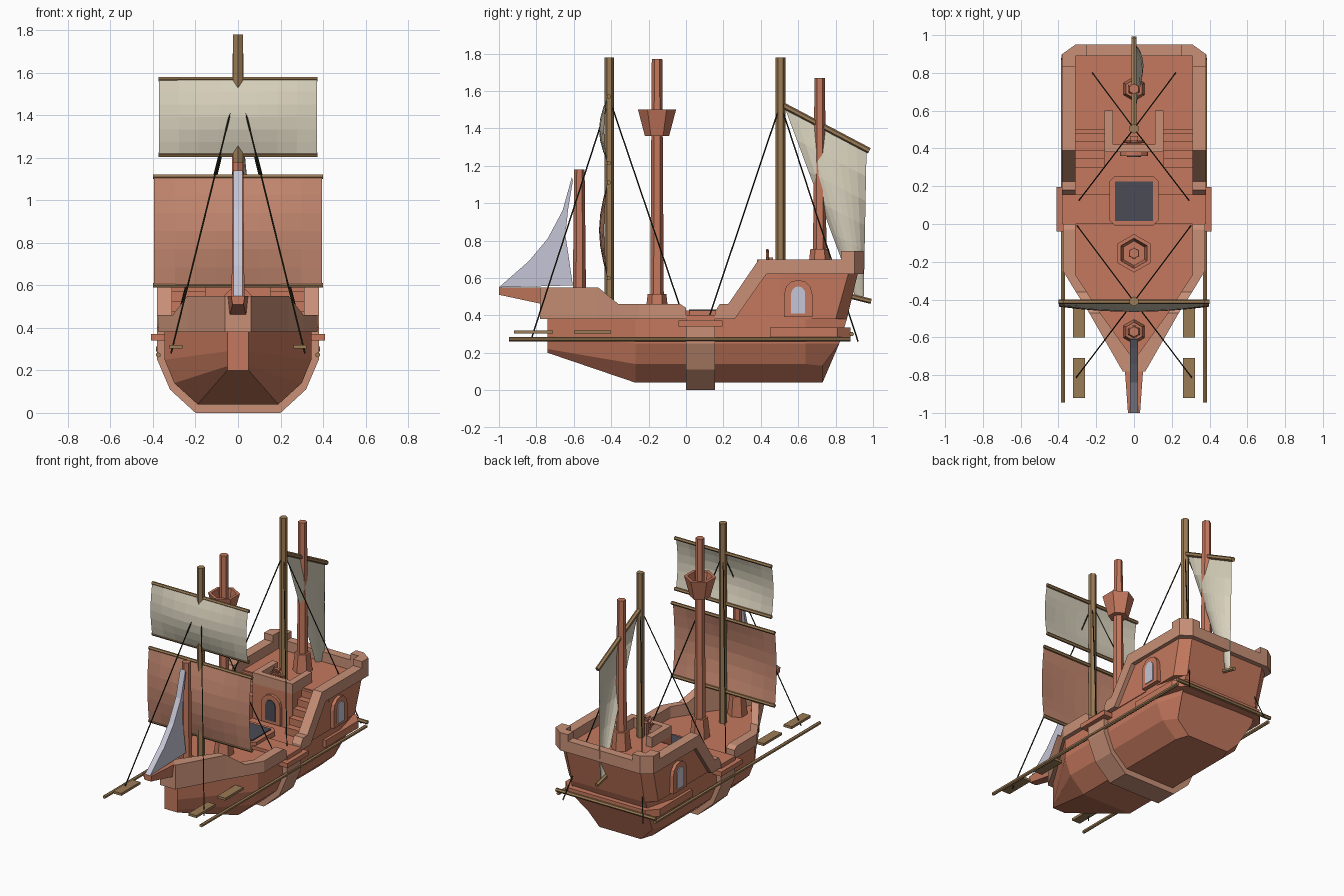
import bpy, bmesh, math
from mathutils import Vector

cube = bpy.data.objects.get("Cube")
if cube:
    bpy.data.objects.remove(cube, do_unlink=True)


def material(name, r, g, b):
    m = bpy.data.materials.new(name)
    m.use_nodes = True
    m.diffuse_color = (r, g, b, 1)
    m.node_tree.nodes["Principled BSDF"].inputs["Base Color"].default_value = (r, g, b, 1)
    return m


HULL = material("red brown wood", .56, .19, .11)
RAIL = material("pale wood", .58, .28, .185)
GOLD = material("golden wood", .33, .2, .09)
CREAM = material("cream cloth", .68, .63, .5)
PINK = material("rose cloth", .56, .25, .165)
PALE = material("lavender white", .56, .56, .67)
ROPE = material("dark rope", .025, .025, .013)
DARK = material("dark slate", .07, .07, .09)


def finish(name, bm, mat, mirror=False):
    bmesh.ops.recalc_face_normals(bm, faces=bm.faces)
    me = bpy.data.meshes.new(name)
    bm.to_mesh(me)
    bm.free()
    me.materials.append(mat)
    ob = bpy.data.objects.new(name, me)
    bpy.context.collection.objects.link(ob)
    if mirror:
        ob.modifiers.new("Mirror", 'MIRROR')
    return ob


def loft(name, rings, mat, mirror=False):
    """Skin closed rings of points and cap both ends."""
    bm = bmesh.new()
    vs = [[bm.verts.new(p) for p in ring] for ring in rings]
    n = len(vs[0])
    for a, b in zip(vs, vs[1:]):
        for i in range(n):
            j = (i + 1) % n
            bm.faces.new((a[i], a[j], b[j], b[i]))
    bm.faces.new(vs[0])
    bm.faces.new(vs[-1])
    return finish(name, bm, mat, mirror)


def both(half):
    """Complete a half outline across x = 0."""
    return half + [(-x, y, z) for x, y, z in reversed(half)]


def box(name, x, y, z, mat, mirror=False):
    ring = [(x[0], y[0]), (x[1], y[0]), (x[1], y[1]), (x[0], y[1])]
    return loft(name, [[(a, b, h) for a, b in ring] for h in z], mat, mirror)


def rod(name, p, q, r1, r2, mat, sides=6, mirror=False):
    p, q = Vector(p), Vector(q)
    d = q - p
    bm = bmesh.new()
    bmesh.ops.create_cone(bm, cap_ends=True, segments=sides, radius1=r1, radius2=r2, depth=d.length)
    bmesh.ops.rotate(bm, verts=bm.verts, matrix=Vector((0, 0, 1)).rotation_difference(d).to_matrix())
    bmesh.ops.translate(bm, verts=bm.verts, vec=(p + q) / 2)
    return finish(name, bm, mat, mirror)


def lathe(name, y, profile, mat, sides=6):
    ring = [2 * math.pi * i / sides for i in range(sides)]
    return loft(name, [[(r * math.sin(a), y + r * math.cos(a), z) for a in ring] for r, z in profile], mat)


def sail(name, point, mat, nu=8, nv=6):
    bm = bmesh.new()
    g = [[bm.verts.new(point(i / nu, j / nv)) for i in range(nu + 1)] for j in range(nv + 1)]
    for j in range(nv):
        for i in range(nu):
            bm.faces.new((g[j][i], g[j][i + 1], g[j + 1][i + 1], g[j + 1][i]))
    return finish(name, bm, mat)


def arch(width, height, steps=6):
    r = width / 2
    top = [(r * math.cos(math.pi * i / steps), height - r + r * math.sin(math.pi * i / steps)) for i in range(steps + 1)]
    return [(r, 0)] + top + [(-r, 0)]


# Lower hull
mid = [(.19, .04), (.3, .14), (.345, .25), (.345, .38)]
hull = [both([(.05, -.74, z) for z in (.2, .22, .29, .38)])]
hull += [both([(x, y, z) for x, z in mid]) for y in (-.27, .64)]
hull.append(both([(.16, .73, .04), (.25, .73, .13), (.29, .82, .25), (.29, .86, .38)]))
loft("lower_hull", hull, HULL)

# Midship band with its ledge
belt = [(.2, 0), (.32, .11), (.38, .25), (.38, .385)]
loft("midship_band", [both([(x, y, z) for x, z in belt]) for y in (0, .155)], RAIL)
box("band_ledge", (-.41, .41), (-.04, .195), (.34, .372), HULL)
box("band_deck", (-.382, .382), (0, .155), (.375, .402), HULL)

# Raised stern and its forward side walls
loft("stern_castle", [both([(.345, .5, .38), (.345, .8, .38), (.28, .86, .38)]),
                      both([(.355, .5, .63), (.355, .87, .63), (.29, .92, .63)])], HULL)
side = [(.155, .38), (.26, .38), (.43, .63), (.53, .63), (.53, .38)]
loft("side_wall", [[(x, y, z) for y, z in side] for x in (.315, .35)], HULL, True)
loft("stern_ledge", [both([(.365, .45, z), (.365, .81, z), (.3, .88, z)]) for z in (.285, .335)], HULL)


def rail(name, stations):
    loft(name, [[(xo, yo, b), (xo, yo, t), (xi, yi, t), (xi, yi, b)] for xo, yo, xi, yi, b, t in stations], RAIL, True)


# Bulwarks: outer x y, inner x y, bottom, top
rail("bow_bulwark", [(.06, -.78, 0, -.72, .38, .55), (.238, -.47, .18, -.47, .38, .55),
                     (.308, -.36, .25, -.36, .38, .46), (.375, -.25, .31, -.27, .38, .46),
                     (.375, -.03, .31, -.03, .38, .46), (.375, 0, .31, 0, .38, .44)])
box("bow_post", (-.06, .06), (-.78, -.72), (.38, .55), RAIL)
rail("stern_bulwark", [(.38, y, .31, y, b, t) for y, b, t in
                       ((.155, .38, .42), (.18, .38, .46), (.225, .38, .46), (.26, .38, .51), (.39, .565, .7), (.43, .62, .7), (.83, .62, .7))]
     + [(.38, .83, .31, .83, .62, .745), (.38, .9, .31, .89, .62, .745), (.31, .95, .29, .89, .62, .745),
        (.25, .95, .25, .89, .62, .745), (.25, .95, .25, .89, .62, .7), (0, .95, 0, .89, .62, .7)])

# Cabin front, parapet, stairs and hatch
box("cabin", (-.155, .155), (.38, .55), (.38, .63), HULL)
box("parapet_front", (-.155, .155), (.38, .42), (.62, .7), RAIL)
box("parapet_side", (.11, .155), (.42, .6), (.62, .7), RAIL, True)
for i in range(5):
    box(f"stair_{i + 1}", (.155, .32), (.3 + i * .045, .53), (.38 + i * .048, .43 + i * .048), HULL, True)
c = [(.13, .02), (.13, .225), (.1, .255)]
loft("hatch_frame", [both([(.1, -.01, z)] + [(x, y, z) for x, y in c]) for z in (.39, .425)], HULL)
box("hatch_cover", (-.1, .1), (.015, .225), (.42, .432), DARK)

# Door and side windows
for name, w, h, z0, depth, mat in (("frame", .15, .2, .39, .02, HULL), ("pane", .075, .145, .41, .025, None)):
    shape = arch(w, h)
    loft("door_" + name, [[(a, y, z0 + b) for a, b in shape] for y in (.39, .38 - depth)], mat or DARK)
    loft("window_" + name, [[(x, .6 + a, z0 + b) for a, b in shape] for x in (.34, .355 + depth)], mat or PALE, True)

# Ship's wheel
box("wheel_post", (-.02, .02), (.44, .465), (.63, .71), HULL)
for i in range(3):
    a = math.pi * i / 3
    d = Vector((math.cos(a), 0, math.sin(a))) * .055
    hub = Vector((0, .435, .705))
    rod(f"wheel_spoke_{i + 1}", hub - d, hub + d, .006, .006, HULL)
bpy.ops.mesh.primitive_torus_add(major_segments=8, minor_segments=4, major_radius=.04, minor_radius=.008,
                                 location=hub, rotation=(math.pi / 2, 0, 0))
bpy.context.object.name = "wheel_rim"
bpy.context.object.data.materials.append(HULL)

# Thick wooden masts with flared feet
for name, y, z0, z1 in (("bow_mast", -.57, .38, 1.18), ("lookout_mast", -.155, .38, 1.77), ("stern_mast", .715, .62, 1.67)):
    rod(name, (0, y, z0), (0, y, z1), .037, .028, HULL)
    rod(name + "_foot", (0, y, z0), (0, y, z0 + .135), .065, .05, HULL)
lathe("lookout_basket", -.155, [(.065, 1.36), (.102, 1.5), (.08, 1.5), (.065, 1.42)], HULL)

# Slender masts and yards
for name, y, z0 in (("fore_mast", -.41, .38), ("aft_mast", .505, .6)):
    rod(name, (0, y, z0), (0, y, 1.78), .026, .026, GOLD)
loft("bowsprit", [[(-w, y, .55), (w, y, .55), (w * .8, y, b), (-w * .8, y, b)]
                  for y, w, b in ((-.72, .052, .45), (-1, .032, .51))], HULL)

# Square sails
for name, w, z0, z1, mat in (("upper_sail", .375, 1.215, 1.57, CREAM), ("lower_sail", .4, .6, 1.11, PINK)):
    def square(u, v):
        s = 2 * u - 1
        return (w * s * .99, -.42 - .045 * math.sin(math.pi * v) * (1 - .6 * s * s), z0 + (z1 - z0) * v)
    sail(name, square, mat)
    for part, z in (("bottom", z0), ("top", z1)):
        rod(f"{name}_{part}_yard", (-w, -.412, z), (w, -.412, z), .012, .012, GOLD)


# Lateen sail at the stern
def lateen(u, v):
    top = Vector((0, .53, 1.505)).lerp(Vector((0, .965, 1.275)), u)
    low = Vector((0, .905, .5)).lerp(Vector((0, .95, .485)), u)
    p = low.lerp(top, v)
    p.x = .05 * math.sin(math.pi * u) ** .7 * math.sin(math.pi * v) ** .8 if 0 < u < 1 and 0 < v < 1 else 0
    return p


sail("lateen_sail", lateen, CREAM)
rod("lateen_yard", (0, .505, 1.53), (0, .98, 1.28), .016, .016, GOLD)
rod("lateen_foot_yard", (0, .85, .51), (0, .99, .475), .014, .014, GOLD)

# Jib: leading and trailing points from foot to head
luff = [(-1, .55), (-.84, .69), (-.74, .81), (-.66, .96), (-.61, 1.14)]
leech = [(-.605, .56), (-.625, .7), (-.645, .83), (-.63, .97), (-.605, 1.12)]
loft("jib_sail", [both([(.02, *a), (.02, *b)]) for a, b in zip(luff, leech)], PALE)

# Long side poles, stern beam and floating planks
rod("side_pole", (.375, -.945, .273), (.375, .88, .273), .012, .012, GOLD, 6, True)
rod("stern_beam", (-.385, .885, .3), (.385, .885, .3), .013, .013, GOLD)
for i, (a, b) in enumerate(((-.92, -.71), (-.6, -.4))):
    box(f"plank_{i + 1}", (.26, .322), (a, b), (.303, .32), GOLD, True)

# Rigging
for name, top, end in (("fore_stay", (0, -.41, 1.56), (.315, -.825, .28)), ("fore_shroud", (0, -.41, 1.56), (.3, -.01, .38)),
                       ("aft_shroud", (0, .505, 1.53), (.295, .12, .38)), ("aft_stay", (0, .505, 1.53), (.31, .92, .26))):
    rod(name, top, end, .004, .004, ROPE, 4, True)
